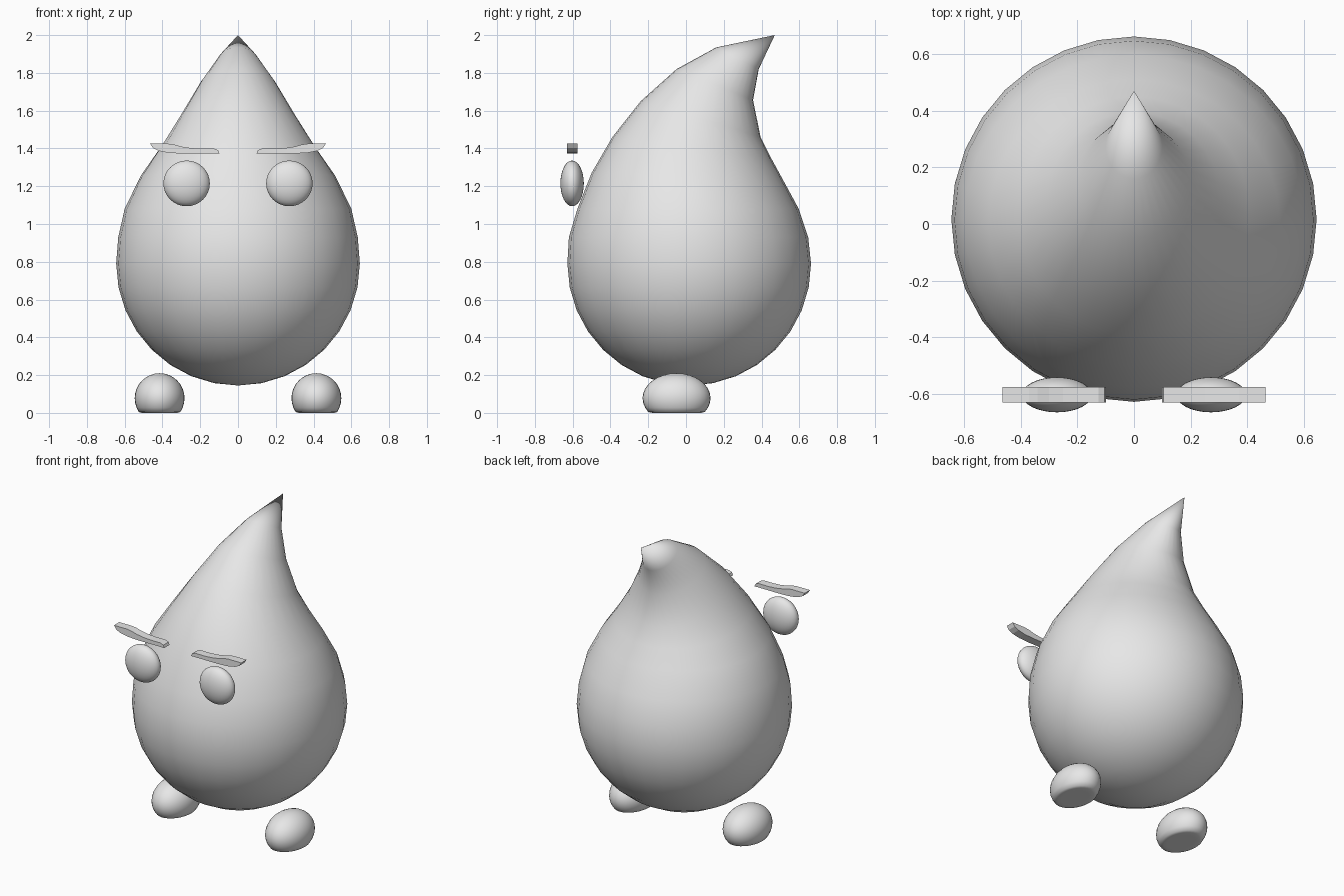
import bpy, bmesh, math

if "Cube" in bpy.data.objects:
    bpy.data.objects.remove(bpy.data.objects["Cube"])

grey = bpy.data.materials.new("light_grey")
grey.diffuse_color = (0.8, 0.8, 0.8, 1)
grey.use_nodes = True
grey.node_tree.nodes["Principled BSDF"].inputs["Base Color"].default_value = grey.diffuse_color


def finish(name, bm, smooth=True):
    bmesh.ops.recalc_face_normals(bm, faces=bm.faces[:])
    mesh = bpy.data.meshes.new(name)
    bm.to_mesh(mesh)
    bm.free()
    mesh.materials.append(grey)
    for p in mesh.polygons:
        p.use_smooth = smooth
    obj = bpy.data.objects.new(name, mesh)
    bpy.context.collection.objects.link(obj)
    return obj


def ellipsoid(name, centre, radii, floor=None):
    bm = bmesh.new()
    bmesh.ops.create_uvsphere(bm, u_segments=32, v_segments=16, radius=1)
    for v in bm.verts:
        v.co = [c + r * k for c, r, k in zip(centre, radii, v.co)]
        if floor is not None:
            v.co.z = max(v.co.z, floor)
    return finish(name, bm)


# Body: round bowl below, then tilted rings sweeping back to a pointed tip
SEG, R, CY, CZ = 32, 0.645, 0.017, 0.79
rings = []  # front y, front z, back y, back z, half width
for i in range(1, 9):
    a = math.radians(-90 + i * 11.25)
    r, z = R * math.cos(a), CZ + R * math.sin(a)
    rings.append((CY - r, z, CY + r, z, r))
rings += [
    (-0.62, 0.93, 0.647, 0.93, 0.634),
    (-0.575, 1.08, 0.597, 1.08, 0.60),
    (-0.50, 1.27, 0.51, 1.24, 0.515),
    (-0.39, 1.46, 0.45, 1.35, 0.41),
    (-0.24, 1.65, 0.395, 1.46, 0.31),
    (-0.05, 1.82, 0.355, 1.655, 0.20),
    (0.16, 1.935, 0.385, 1.82, 0.10),
]
bm = bmesh.new()
loops = []
for yf, zf, yb, zb, w in rings:
    loop = []
    for k in range(SEG):
        t = 2 * math.pi * k / SEG
        c = math.cos(t)
        loop.append(bm.verts.new((w * math.sin(t),
                                  (yf + yb) / 2 + c * (yb - yf) / 2,
                                  (zf + zb) / 2 + c * (zb - zf) / 2)))
    loops.append(loop)
bottom = bm.verts.new((0, CY, CZ - R))
tip = bm.verts.new((0, 0.47, 2.0))
for k in range(SEG):
    n = (k + 1) % SEG
    bm.faces.new((bottom, loops[0][n], loops[0][k]))
    bm.faces.new((tip, loops[-1][k], loops[-1][n]))
    for a, b in zip(loops, loops[1:]):
        bm.faces.new((a[k], a[n], b[n], b[k]))
finish("body", bm)

# Eyebrow outline, from the outer end along the top and back underneath
brow = [(0.465, 1.425), (0.37, 1.425), (0.34, 1.421), (0.30, 1.41),
        (0.25, 1.402), (0.20, 1.399), (0.125, 1.399), (0.105, 1.39),
        (0.098, 1.373), (0.30, 1.373), (0.37, 1.377), (0.42, 1.387),
        (0.45, 1.402)]

for side, s in (("left", -1), ("right", 1)):
    ellipsoid(side + "_eye", (s * 0.272, -0.603, 1.215), (0.123, 0.062, 0.121))
    # Feet are flattened where they meet the floor
    ellipsoid(side + "_foot", (s * 0.415, -0.05, 0.078), (0.132, 0.18, 0.132), 0.0)
    bm = bmesh.new()
    face = bm.faces.new([bm.verts.new((s * x, -0.63, z)) for x, z in brow])
    ext = bmesh.ops.extrude_face_region(bm, geom=[face], use_keep_orig=True)
    for g in ext["geom"]:
        if isinstance(g, bmesh.types.BMVert):
            g.co.y += 0.055
    finish(side + "_eyebrow", bm, smooth=False)
